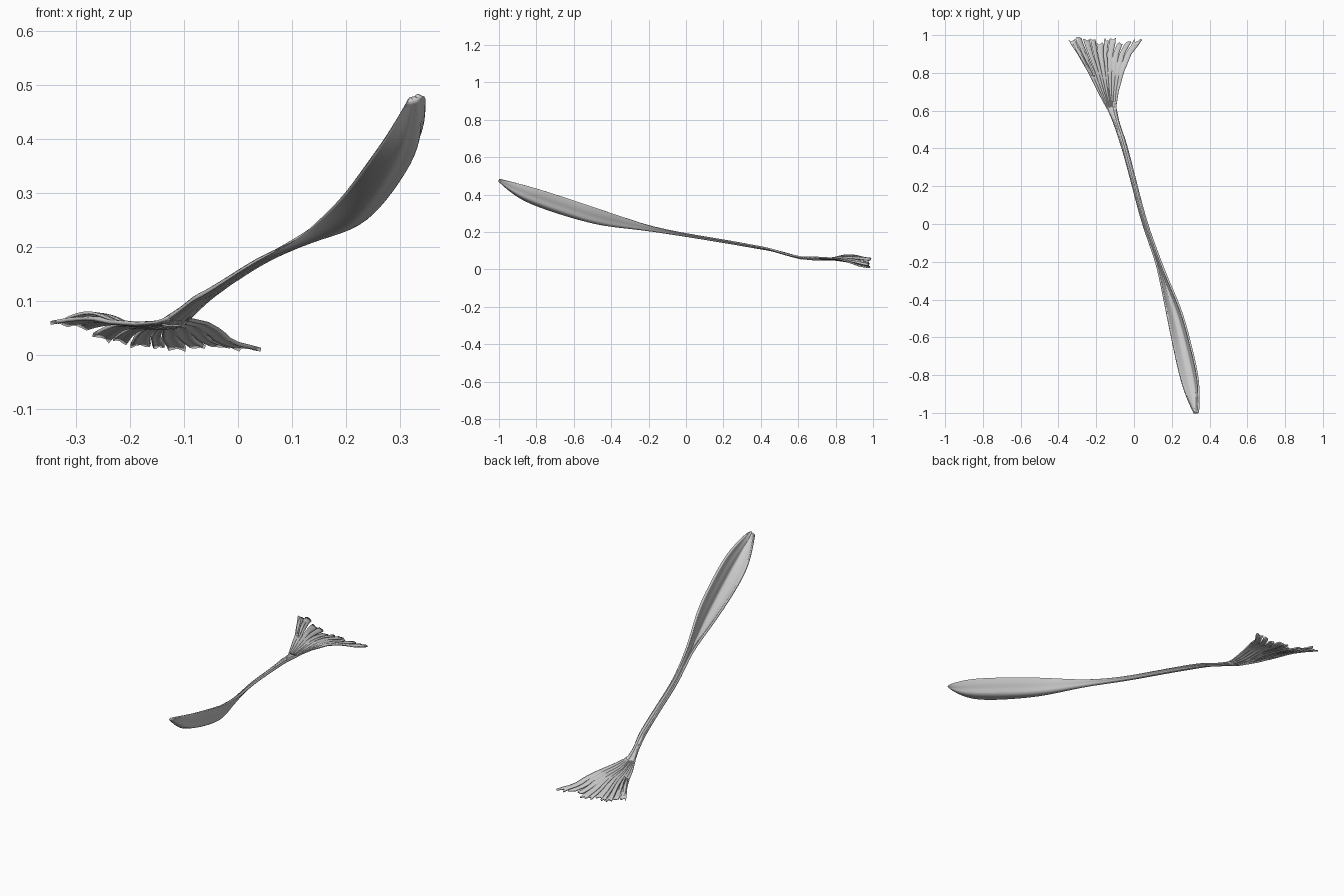
import bpy, bmesh, math, random

if "Cube" in bpy.data.objects:
    bpy.data.objects.remove(bpy.data.objects["Cube"])
random.seed(4)

def shell(name, grids, thick, levels):
    """Grids of points, welded where they touch -> smooth thin shell."""
    bm = bmesh.new()
    for rows in grids:
        vs = [[bm.verts.new(p) for p in r] for r in rows]
        for r, s in zip(vs, vs[1:]):
            for j in range(len(r)-1):
                bm.faces.new((r[j], r[j+1], s[j+1], s[j]))
    bmesh.ops.remove_doubles(bm, verts=bm.verts, dist=.0004)
    me = bpy.data.meshes.new(name)
    bm.to_mesh(me)
    bm.free()
    ob = bpy.data.objects.new(name, me)
    bpy.context.collection.objects.link(ob)
    if levels:
        sub = ob.modifiers.new("smooth", 'SUBSURF')
        sub.levels = sub.render_levels = levels
    sol = ob.modifiers.new("thickness", 'SOLIDIFY')
    sol.thickness = thick
    sol.offset = 0
    bpy.context.view_layer.objects.active = ob
    ob.select_set(True)
    bpy.ops.object.shade_smooth_by_angle(angle=math.radians(45))
    ob.select_set(False)
    return ob

def lerp(table, t):
    """Piecewise linear lookup; rows are (key, value, value...)."""
    for a, b in zip(table, table[1:]):
        if t <= b[0]:
            k = max(0, (t-a[0])/(b[0]-a[0]))
            return [p+(q-p)*k for p, q in zip(a[1:], b[1:])]
    return list(table[-1][1:])

# Scooped blade and stem: y, then x,z of left rim, belly and right rim
sections = [
    (-1.00, .316, .474, .328, .476, .338, .483),
    (-0.97, .303, .452, .328, .448, .343, .478),
    (-0.90, .272, .400, .325, .395, .343, .460),
    (-0.80, .240, .356, .308, .348, .339, .434),
    (-0.60, .199, .300, .262, .280, .290, .369),
    (-0.45, .169, .268, .220, .238, .249, .318),
    (-0.30, .140, .240, .164, .222, .180, .268),
    (-0.18, .113, .214, .122, .208, .134, .228),
    (0.00, .042, .182, .054, .180, .067, .190),
    (0.20, -.008, .150, .003, .148, .016, .158),
    (0.40, -.063, .114, -.050, .113, -.034, .121),
    (0.46, -.084, .106, -.067, .103, -.052, .108),
    (0.54, -.108, .084, -.095, .078, -.082, .080),
    (0.62, -.146, .061, -.116, .058, -.096, .066)]
rows = []
for y, lx, lz, bx, bz, rx, rz in sections:
    row = []
    for j in range(9):
        t = j/8
        a, b, c = (1-t)*(1-2*t), 4*t*(1-t), t*(2*t-1)
        fold = .05*(rx-lx)*math.sin(t*math.pi*6)*math.sin(t*math.pi)
        row.append((a*lx+b*bx+c*rx-fold, y, a*lz+b*bz+c*rz+fold))
    rows.append(row)
shell("blade_and_stem", [rows], .010, 2)

# Frayed fan: left and right outline, and height along left, middle, right
outline = [(.58, -.128, -.090), (.62, -.148, -.094), (.70, -.190, -.082),
           (.80, -.240, -.055), (.90, -.299, -.014), (.97, -.346, .042), (1.0, -.352, .044)]
height = [(.58, .070, .066, .070), (.62, .060, .058, .066), (.70, .056, .050, .064),
          (.80, .060, .050, .058), (.86, .068, .042, .044), (.92, .066, .027, .020),
          (1.0, .057, .006, .006)]

def fan_point(u, y, dz=0):
    l, r = lerp(outline, y)
    zl, zm, zr = lerp(height, y)
    z = lerp([(0, zl), (.12, zl*.85+zm*.15), (.38, zm), (.65, zm), (1, zr)], u)[0]
    return (l+(r-l)*u, y, z+dz)

# Strand edges across the fan; each pair parts beyond its own split row
cuts = [0, .09, .19, .29, .37, .48, .55, .66, .77, .88, 1]
N, ROWS = len(cuts)-1, 16
splits = [ROWS] + [random.uniform(7, 13) for _ in range(N-1)] + [ROWS]
gaps = [0] + [random.uniform(.004, .018) for _ in range(N-1)] + [0]
strands = []
for i in range(N):
    a, b = cuts[i], cuts[i+1]
    tip = random.uniform(-.015, .026) if 0 < i < N-1 else .004
    drop = random.uniform(-.003, .007) if 0 < i < N-1 else 0
    rows = []
    for k in range(ROWS+1):
        base = .58+(.97-.58)*k/ROWS
        end = max(0, (k-12)/(ROWS-12))
        ga, gb = (g*min(1, max(0, (k-s)/3)) for g, s in zip(gaps[i:i+2], splits[i:i+2]))
        row = []
        for j in range(5):
            t = j/4
            u = a+ga+(b-a-ga-gb)*t
            jag = random.uniform(-.012, .006) if k == ROWS else 0
            ridge = .003*math.sin(t*math.pi)*min(1, k/5)
            row.append(fan_point(u, base+tip*end+jag, ridge+drop*end))
        rows.append(row)
    strands.append(rows)
shell("frayed_fan", strands, .007, 0)

# Loose curled slivers on the raised side of the fan
for i, u in enumerate((.04, .12)):
    rows = []
    for k in range(8):
        y = .78+(.955-.78)*k/7
        w = .03*math.sin(math.pi*(.15+.7*k/7))
        rows.append([fan_point(u+d*w, y, .003+.009*math.sin(k/7*math.pi)) for d in (-1, 0, 1)])
    shell(f"fan_sliver_{i+1}", [rows], .005, 1)
